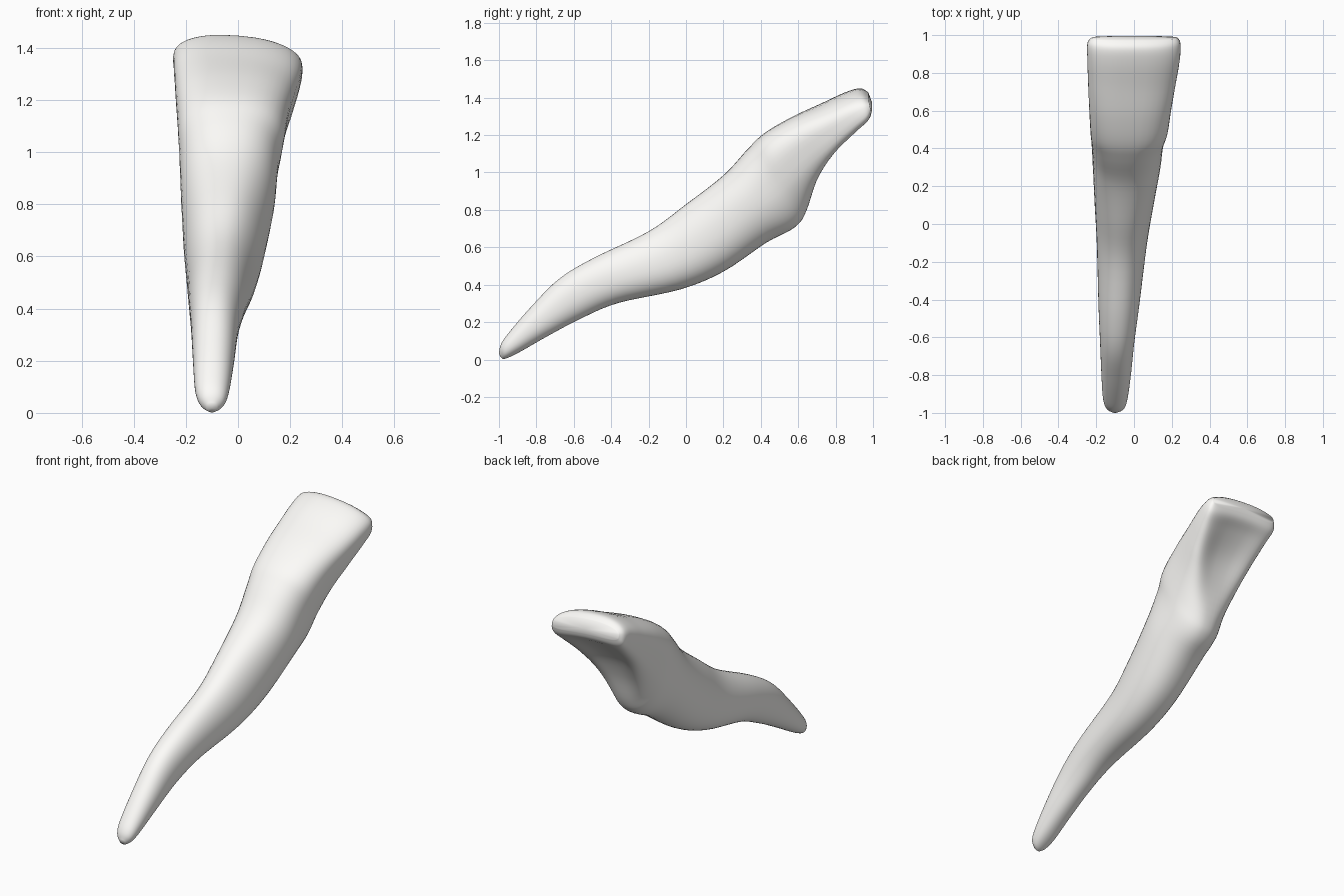
import bpy, bmesh, math
from mathutils import Vector

if "Cube" in bpy.data.objects:
    bpy.data.objects.remove(bpy.data.objects["Cube"])

# Stations along the tooth: upper y,z / lower y,z / left x, right x / upper-side flare / hollow depth
STATIONS = [
    (-1.00, .035, -.98, .002, -.120, -.080, 0, 0),
    (-.99, .08, -.95, .010, -.148, -.050, 0, 0),
    (-.95, .14, -.88, .045, -.165, -.033, 0, 0),
    (-.83, .28, -.74, .125, -.173, -.015, 0, 0),
    (-.68, .43, -.56, .220, -.180, .002, 0, 0),
    (-.50, .54, -.36, .303, -.188, .028, -.05, 0),
    (-.20, .685, -.03, .375, -.197, .068, -.1, 0),
    (.00, .83, .20, .470, -.208, .103, -.05, 0),
    (.20, .985, .43, .625, -.218, .140, .05, 0),
    (.33, 1.125, .58, .705, -.224, .155, .2, 0),
    (.42, 1.210, .65, .785, -.230, .178, .35, .05),
    (.56, 1.292, .735, .930, -.237, .197, .3, .3),
    (.72, 1.365, .815, 1.075, -.243, .222, .2, .45),
    (.85, 1.425, .92, 1.205, -.247, .243, .1, .4),
    (.93, 1.447, .98, 1.285, -.247, .246, 0, .2),
    (.975, 1.425, .995, 1.345, -.225, .230, 0, 0),
]
SIDES, STEPS = 48, 5


def blend(a, b, c, d, t):
    """Smooth curve through neighbouring stations."""
    return [.5 * (2*q + (r-p)*t + (2*p-5*q+4*r-s)*t*t + (3*q-p-3*r+s)*t**3)
            for p, q, r, s in zip(a, b, c, d)]


def power(v, e):
    return math.copysign(abs(v) ** e, v)


def section(st):
    ty, tz, by, bz, xl, xr, flare, hollow = st
    top, low = Vector((0, ty, tz)), Vector((0, by, bz))
    mid, half = (top + low) / 2, (top - low) / 2
    crown = min(1, max(0, (mid.y - .35) / .4))
    e = .92 - .24 * crown
    raw = []
    for i in range(SIDES):
        a = 2 * math.pi * i / SIDES
        c, s = math.cos(a), math.sin(a)
        raw.append((power(c, e) * (1 + flare * s),
                    power(s, e) + hollow * max(0, -s) ** 3))
    widest = max(p[0] for p in raw)
    ring = []
    for px, pu in raw:
        x = (xl + xr) / 2 + (xr - xl) / 2 * px / widest
        p = mid + half * pu
        # The biting edge droops towards its corners, more on the right
        ring.append((x, p.y, p.z - crown * (.08 * x + .4 * x * x)))
    return ring


# Tooth: one lofted skin from root tip to biting edge
bm = bmesh.new()
n = len(STATIONS)
rings = []
for k in range(n - 1):
    pts = [STATIONS[min(n - 1, max(0, k + o))] for o in (-1, 0, 1, 2)]
    for j in range(STEPS):
        rings.append(section(blend(*pts, j / STEPS)))
rings.append(section(STATIONS[-1]))
loops = [[bm.verts.new(p) for p in r] for r in rings]
for a, b in zip(loops, loops[1:]):
    for i in range(SIDES):
        m = (i + 1) % SIDES
        bm.faces.new((a[i], a[m], b[m], b[i]))

# Rounded end caps
for loop, push in ((loops[0], -.005), (loops[-1], .01)):
    centre = sum((v.co for v in loop), Vector()) / SIDES + Vector((0, push, 0))
    tip = bm.verts.new(centre)
    for i in range(SIDES):
        bm.faces.new((loop[i], loop[(i + 1) % SIDES], tip))
bmesh.ops.recalc_face_normals(bm, faces=bm.faces)

mesh = bpy.data.meshes.new("tooth")
bm.to_mesh(mesh)
bm.free()
mesh.shade_smooth()
tooth = bpy.data.objects.new("tooth", mesh)
bpy.context.collection.objects.link(tooth)

# Pale enamel
enamel = bpy.data.materials.new("enamel")
enamel.diffuse_color = (1.0, .99, .965, 1)
enamel.use_nodes = True
enamel.node_tree.nodes["Principled BSDF"].inputs["Base Color"].default_value = enamel.diffuse_color
mesh.materials.append(enamel)
